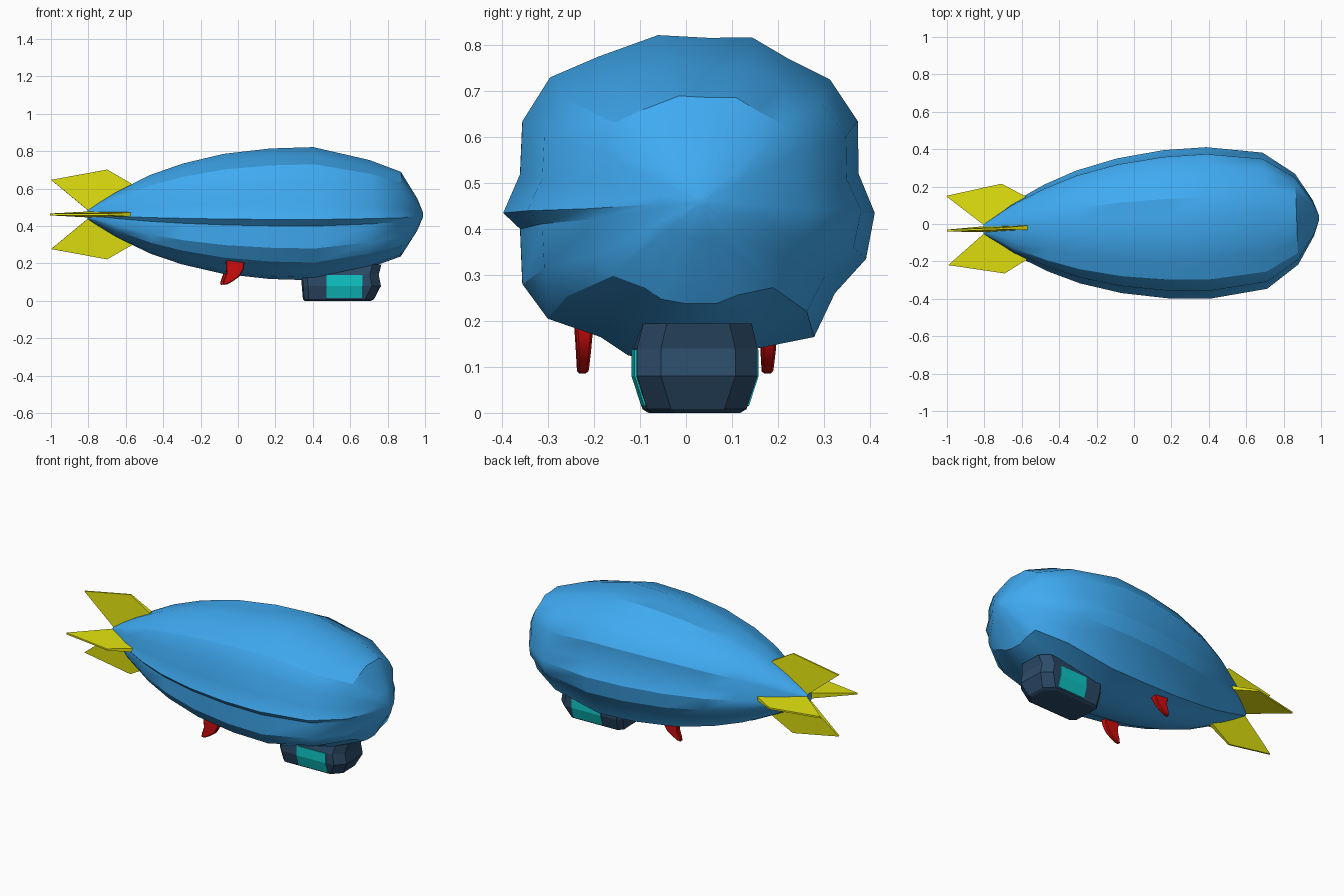
import bpy, bmesh, math
from mathutils import Matrix, Vector

if "Cube" in bpy.data.objects:
    bpy.data.objects.remove(bpy.data.objects["Cube"])

YAW = Matrix.Rotation(math.radians(2.0), 4, 'Z')   # whole ship is turned slightly


def material(name, rgb):
    m = bpy.data.materials.new(name)
    m.diffuse_color = (*rgb, 1)
    m.use_nodes = True
    m.node_tree.nodes["Principled BSDF"].inputs["Base Color"].default_value = m.diffuse_color
    return m


BLUE = material("hull_blue", (0.05, 0.40, 0.88))
YELLOW = material("fin_yellow", (0.75, 0.75, 0.005))
RED = material("horn_red", (0.65, 0.004, 0.004))
NAVY = material("cabin_navy", (0.025, 0.07, 0.14))
TEAL = material("window_teal", (0.005, 0.58, 0.58))


def loft(name, rings, mat, smooth=None, bevel=0):
    """Skin equal-length rings of points and cap both ends."""
    bm = bmesh.new()
    vs = [[bm.verts.new(YAW @ Vector(p)) for p in r] for r in rings]
    n = len(rings[0])
    for a, b in zip(vs, vs[1:]):
        for i in range(n):
            j = (i + 1) % n
            bm.faces.new((a[i], a[j], b[j], b[i]))
    bm.faces.new(vs[0])
    bm.faces.new(vs[-1])
    bmesh.ops.remove_doubles(bm, verts=bm.verts, dist=1e-5)
    bmesh.ops.recalc_face_normals(bm, faces=bm.faces)
    me = bpy.data.meshes.new(name)
    bm.to_mesh(me)
    bm.free()
    ob = bpy.data.objects.new(name, me)
    bpy.context.collection.objects.link(ob)
    me.materials.append(mat)
    if bevel:
        mod = ob.modifiers.new("bevel", 'BEVEL')
        mod.width, mod.segments = bevel, 1
    if smooth:
        bpy.ops.object.select_all(action='DESELECT')
        ob.select_set(True)
        bpy.context.view_layer.objects.active = ob
        bpy.ops.object.shade_smooth_by_angle(angle=math.radians(smooth))
    return ob


# Hull: lobed cross-section (y, z about the axis) scaled along the length
section = [(-.075, .362), (.035, .356), (.13, .357), (.21, .31), (.30, .265),
           (.36, .175), (.362, .06), (.397, -.025), (.378, -.125), (.31, -.20),
           (.265, -.295), (.14, -.32), (.06, -.35), (-.05, -.35), (-.14, -.335),
           (-.20, -.295), (-.315, -.255), (-.37, -.18), (-.375, -.06), (-.412, -.025),
           (-.375, .06), (-.37, .175), (-.31, .27), (-.205, .315)]
# stations: x, width factor, height factor
stations = [(-.805, .07, .075), (-.65, .34, .34), (-.47, .575, .59), (-.30, .745, .755),
            (-.08, .89, .90), (.17, .98, .98), (.40, 1, 1), (.70, .90, .81),
            (.87, .60, .635), (.96, .235, .235), (.99, .03, .03)]
loft("hull", [[(x, y * sy, .46 + z * sz) for y, z in section]
              for x, sy, sz in stations], BLUE, smooth=30)

# Four tail fins: outline (x, radius, half thickness), spun about the axis
fin = [(-.80, .02, .016), (-1.0, .185, .005), (-.70, .24, .005),
       (-.57, .165, .012), (-.58, .04, .016)]
for k, name in enumerate(("right_fin", "top_fin", "left_fin", "bottom_fin")):
    c, s = math.cos(k * math.pi / 2), math.sin(k * math.pi / 2)
    loft(name, [[(x, r * c - d * t * s, .462 + r * s + d * t * c) for x, r, t in fin]
                for d in (-1, 1)], YELLOW)

# Cabin: chamfered outlines stacked upward
def outline(x0, x1, w, z, front=.05, back=.025):
    half = [(x0, w - back), (x0 + back, w), (x1 - front, w), (x1, w - front)]
    return [(x, y, z) for x, y in half] + [(x, -y, z) for x, y in reversed(half)]


loft("cabin", [outline(.36, .71, .095, 0), outline(.35, .725, .108, .008),
               outline(.345, .762, .131, .08), outline(.34, .75, .131, .14),
               outline(.345, .765, .118, .195)], NAVY)

# Window band passing through the cabin, just proud of both sides
loft("cabin_windows", [[(.47, -w, z), (.66, -w, z), (.66, w, z), (.47, w, z)]
                       for w, z in ((.114, .015), (.135, .08), (.135, .138))], TEAL)

# Curved horns under the hull
horn = [(-.075, .24), (.03, .24), (.022, .17), (.0, .13), (-.035, .105),
        (-.065, .088), (-.09, .085), (-.085, .11), (-.07, .15)]
for name, y in (("left_horn", -.222), ("right_horn", .18)):
    loft(name, [[(x, y + d * (.012 + .07 * (z - .085)), z) for x, z in horn]
                for d in (-1, 1)], RED, smooth=35, bevel=.005)
